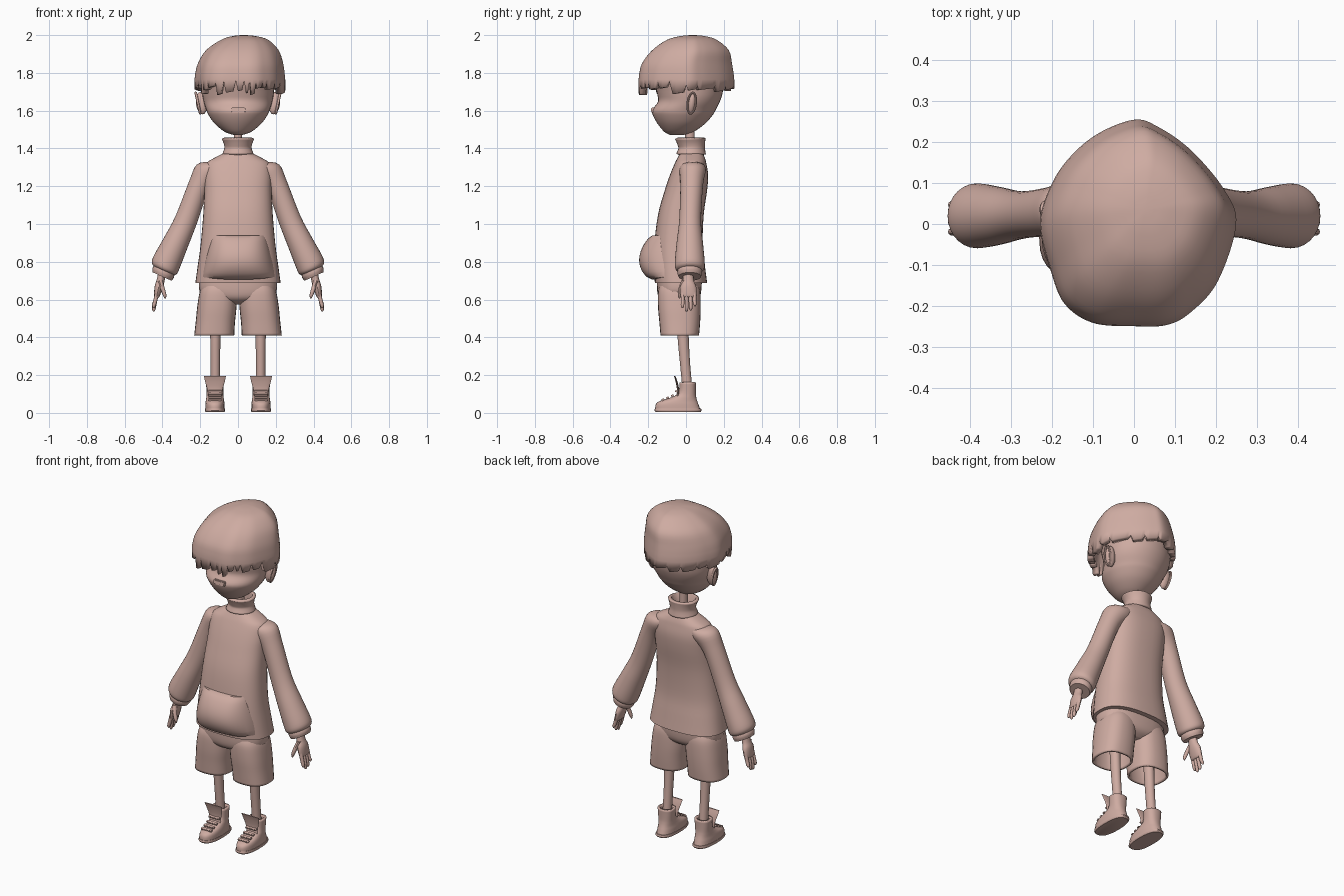
import bpy, bmesh, math, random
from mathutils import Vector

if "Cube" in bpy.data.objects:
    bpy.data.objects.remove(bpy.data.objects["Cube"], do_unlink=True)
random.seed(4)

clay = bpy.data.materials.new("clay_pink")
clay.use_nodes = True
COLOUR = (0.62, 0.41, 0.36, 1)
clay.diffuse_color = COLOUR
clay.node_tree.nodes["Principled BSDF"].inputs["Base Color"].default_value = COLOUR


def finish(name, bm, thick=0, angle=40):
    """Turn a bmesh into a named, smooth shaded object."""
    bmesh.ops.recalc_face_normals(bm, faces=bm.faces)
    mesh = bpy.data.meshes.new(name)
    bm.to_mesh(mesh)
    bm.free()
    mesh.materials.append(clay)
    ob = bpy.data.objects.new(name, mesh)
    bpy.context.collection.objects.link(ob)
    bpy.ops.object.select_all(action='DESELECT')
    ob.select_set(True)
    bpy.context.view_layer.objects.active = ob
    bpy.ops.object.shade_smooth_by_angle(angle=math.radians(angle))
    if thick:
        mod = ob.modifiers.new("thickness", 'SOLIDIFY')
        mod.thickness, mod.offset = thick, -1
    return ob


def spline(pts, steps, closed=False):
    """Catmull-Rom curve through tuples of any length."""
    n, out = len(pts), []
    get = (lambda i: pts[i % n]) if closed else (lambda i: pts[max(0, min(n - 1, i))])
    for i in range(n if closed else n - 1):
        for k in range(steps):
            t = k / steps
            out.append(tuple(
                b + 0.5 * t * (c - a + t * (2*a - 5*b + 4*c - d + t * (3*(b - c) + d - a)))
                for a, b, c, d in zip(get(i - 1), get(i), get(i + 1), get(i + 2))))
    return out if closed else out + [pts[-1]]


def skin(bm, loops, cap_start=True, cap_end=True):
    """Bridge equal loops of points with quads."""
    rows = [[bm.verts.new(p) for p in loop] for loop in loops]
    n = len(rows[0])
    for a, b in zip(rows, rows[1:]):
        for i in range(n):
            bm.faces.new((a[i], a[(i + 1) % n], b[(i + 1) % n], b[i]))
    if cap_start:
        bm.faces.new(rows[0])
    if cap_end:
        bm.faces.new(rows[-1])


def loft(name, rings, side=1, tilt=0, power=2, caps=(True, True), thick=0, segs=28, steps=4):
    """Rings are (x, y, z, half width, half depth); tilt leans them sideways."""
    loops = []
    for x, y, z, rx, ry in spline(rings, steps):
        loop = []
        for k in range(segs):
            a = math.tau * k / segs
            c, s = math.cos(a), math.sin(a)
            u = math.copysign(abs(c) ** (2 / power), c) * rx
            v = math.copysign(abs(s) ** (2 / power), s) * ry
            loop.append((side * (x + u * math.cos(tilt)), y + v, z + u * math.sin(tilt)))
        loops.append(loop)
    bm = bmesh.new()
    skin(bm, loops, *caps)
    return finish(name, bm, thick)


def span(z, front, back, rx, x=0):
    """Ring given by its front and back limits."""
    return (x, (front + back) / 2, z, rx, (back - front) / 2)


def slab(name, centre, size, lean=0):
    """Small rounded bar, leaning about x."""
    bm = bmesh.new()
    bmesh.ops.create_cube(bm, size=1)
    bmesh.ops.scale(bm, vec=size, verts=bm.verts)
    bmesh.ops.bevel(bm, geom=bm.edges[:], offset=min(size) * 0.2, segments=2, affect='EDGES')
    ob = finish(name, bm)
    ob.location, ob.rotation_euler = centre, (lean, 0, 0)
    return ob


# Head with pointed muzzle and receding brow
loft("head", [span(1.472, -.085, -.01, .025), span(1.488, -.115, .04, .07),
              span(1.53, -.15, .10, .122), span(1.575, -.175, .14, .155),
              span(1.605, -.178, .158, .168), span(1.65, -.148, .18, .182),
              span(1.70, -.155, .195, .19), span(1.78, -.17, .20, .19),
              span(1.88, -.13, .15, .14), span(1.92, -.05, .07, .06)], segs=40)
slab("mouth", (0.002, -.174, 1.603), (.075, .022, .027), -.15)

# Ears: flat bowl with a raised rim
for side, tag in ((1, "left"), (-1, "right")):
    bm = bmesh.new()
    bmesh.ops.create_uvsphere(bm, u_segments=20, v_segments=12, radius=1)
    bmesh.ops.scale(bm, vec=(.03, .023, .06), verts=bm.verts)
    ear = finish(tag + "_ear", bm)
    ear.location, ear.rotation_euler = (side * .193, .03, 1.64), (-.12, side * .12, 0)
    loops = []
    for i in range(24):
        a = math.tau * i / 24
        loops.append([(side * (.212 + .007 * math.cos(b)) + side * .012 * math.sin(a),
                       .03 + math.cos(a) * (.022 + .006 * math.sin(b)) + .006 * math.sin(a),
                       1.64 + math.sin(a) * (.055 + .006 * math.sin(b)))
                      for b in (math.tau * k / 8 for k in range(8))])
    bm = bmesh.new()
    skin(bm, loops + [loops[0]], False, False)
    bmesh.ops.remove_doubles(bm, verts=bm.verts, dist=1e-5)
    finish(tag + "_ear_rim", bm)

# Hair: domed cap with a ragged lower edge
outline = spline([(.25, 0), (.22, .085), (.14, .18), (.06, .237), (0, .255), (-.09, .22),
                  (-.16, .16), (-.205, .09), (-.23, 0), (-.205, -.11), (-.17, -.195),
                  (-.10, -.242), (0, -.25), (.08, -.247), (.14, -.215), (.205, -.14)], 8, True)
edge, i = [], 0
while len(edge) < len(outline):
    x, y = outline[len(edge)]
    front = y < .0
    width = random.choice((3, 4, 5)) if front else random.choice((6, 8))
    tip = random.uniform(1.68, 1.725) if front else random.uniform(1.70, 1.72)
    notch = 1.758 if front else 1.735
    edge += [notch] + [tip + .012 * k / width for k in range(width - 1)]
dome = spline([(1.79, .99, 0, 0), (1.85, .94, .004, .003), (1.92, .80, .015, .022),
               (1.975, .52, .03, .03), (1.995, .25, .03, .035), (2.0, .04, .03, .035)], 4)
loops = [[(x, y, z) for (x, y), z in zip(outline, edge)],
         [(x, y, 1.765) for x, y in outline]]
loops += [[(x * s + dx, y * s + dy, z) for x, y in outline] for z, s, dx, dy in dome]
bm = bmesh.new()
skin(bm, loops, False, True)
finish("hair", bm, thick=.035)

# Neck and rolled collar
loft("neck", [(0, .02, 1.36, .022, .026), (0, .02, 1.52, .022, .026)], segs=16)
loft("collar", [span(1.365, -.035, .088, .066), span(1.40, -.022, .082, .054),
                span(1.43, -.03, .083, .058), span(1.458, -.042, .086, .07)],
     caps=(False, False), thick=.018)

# Sweater body
loft("sweater_body", [span(.688, -.165, .112, .226), span(.78, -.17, .10, .213),
                      span(.89, -.168, .088, .198), span(1.05, -.148, .094, .184),
                      span(1.18, -.112, .112, .178), span(1.26, -.085, .117, .178),
                      span(1.32, -.06, .108, .168), span(1.35, -.045, .10, .125),
                      span(1.385, -.025, .085, .055)], power=2.5, segs=40)

# Bulging front pocket
NU, NV = 20, 14
bm = bmesh.new()
grid = []
for j in range(NV + 1):
    v = j / NV
    half = .19 - .045 * v ** 1.4
    row = []
    for k in range(NU + 1):
        u = 2 * k / NU - 1
        y = -.118 - .06 * (1 - u ** 4) - .07 * math.sin(math.pi * v ** .85) ** .7 * (1 - u * u) ** .6
        z = .705 + .235 * v + .014 * u * u * (1 - v)
        row.append(bm.verts.new((half * u + .003, y, z)))
    grid.append(row)
for a, b in zip(grid, grid[1:]):
    for k in range(NU):
        bm.faces.new((a[k], a[k + 1], b[k + 1], b[k]))
rim = [e for e in bm.edges if e.is_boundary]
wall = bmesh.ops.extrude_edge_only(bm, edges=rim)["geom"]
bmesh.ops.translate(bm, vec=(0, .035, 0), verts=[g for g in wall if isinstance(g, bmesh.types.BMVert)])
finish("front_pocket", bm)

# Shorts seat
loft("shorts_seat", [span(.575, -.09, .03, .05), span(.60, -.135, .065, .15),
                     span(.64, -.152, .08, .203), span(.72, -.155, .085, .203)], power=2.5)

for side, tag in ((1, "left"), (-1, "right")):
    # Sleeve and cuff
    loft(tag + "_sleeve", [(.10, .035, 1.31, .05, .06), (.15, .035, 1.285, .074, .07),
                           (.205, .03, 1.205, .058, .06), (.275, .022, 1.02, .06, .058),
                           (.33, .02, .90, .068, .07), (.377, .02, .80, .076, .079),
                           (.39, .02, .765, .072, .076), (.394, .02, .752, .055, .06)],
         side, .42)
    loft(tag + "_cuff", [(.388, .02, .765, .058, .062), (.396, .02, .742, .062, .066),
                         (.402, .02, .722, .055, .06)], side, .42, segs=20)
    # Hand, fingers and thumb
    loft(tag + "_palm", [(.40, .012, .75, .02, .026), (.41, .012, .70, .021, .03),
                         (.42, .012, .665, .022, .043), (.43, .014, .62, .015, .043),
                         (.432, .014, .61, .008, .034)], side, .3, segs=16)
    for f, tip in enumerate((.555, .537, .543, .565)):
        y = -.018 + .021 * f
        loft(f"{tag}_finger_{f + 1}", [(.428, y, .635, .011, .0105), (.439, y, .59, .0105, .010),
                                       (.446, y * 1.05, tip + .01, .009, .009),
                                       (.447, y * 1.05, tip, .003, .003)], side, .2, segs=10, steps=2)
    loft(tag + "_thumb", [(.412, -.01, .70, .013, .016), (.40, -.027, .66, .012, .013),
                          (.389, -.034, .625, .010, .010), (.385, -.034, .605, .003, .003)],
         side, segs=10, steps=3)
    # Shorts leg, open at the bottom
    loft(tag + "_shorts_leg", [(.126, -.033, .41, .106, .102), (.12, -.033, .48, .104, .108),
                               (.112, -.035, .56, .104, .113), (.105, -.036, .64, .098, .112),
                               (.10, -.036, .68, .085, .10)],
         side, power=2.5, caps=(False, True), thick=.012)
    # Bare leg
    loft(tag + "_leg", [(.12, -.02, .56, .03, .032), (.12, -.015, .40, .027, .03),
                        (.12, -.004, .25, .025, .027), (.12, .01, .10, .025, .027)], side, segs=18)
    # High boot: sole, foot and shaft
    loft(tag + "_sole", [span(.004, -.16, .076, .05, .122), span(.012, -.168, .083, .054, .122),
                         span(.022, -.165, .08, .053, .122)], side, power=2.5, steps=2)
    loft(tag + "_boot", [span(.018, -.163, .075, .051, .122), span(.045, -.16, .066, .051, .122),
                         span(.062, -.14, .06, .049, .122), span(.08, -.085, .055, .046, .122),
                         span(.105, -.042, .052, .044, .122), span(.162, -.034, .053, .048, .122)],
         side, power=2.4, caps=(True, False), thick=.012)
    # Tongue flaring above the boot, and laces
    loft(tag + "_tongue", [(.122, -.045, .07, .035, .008), (.122, -.042, .12, .04, .006),
                           (.122, -.05, .165, .052, .005), (.122, -.06, .195, .058, .004)],
         side, segs=16)
    for n, (y, z) in enumerate(((-.122, .07), (-.098, .08), (-.072, .092), (-.05, .115))):
        slab(f"{tag}_lace_{n + 1}", (side * .122, y, z), (.07, .016, .01), .4)
